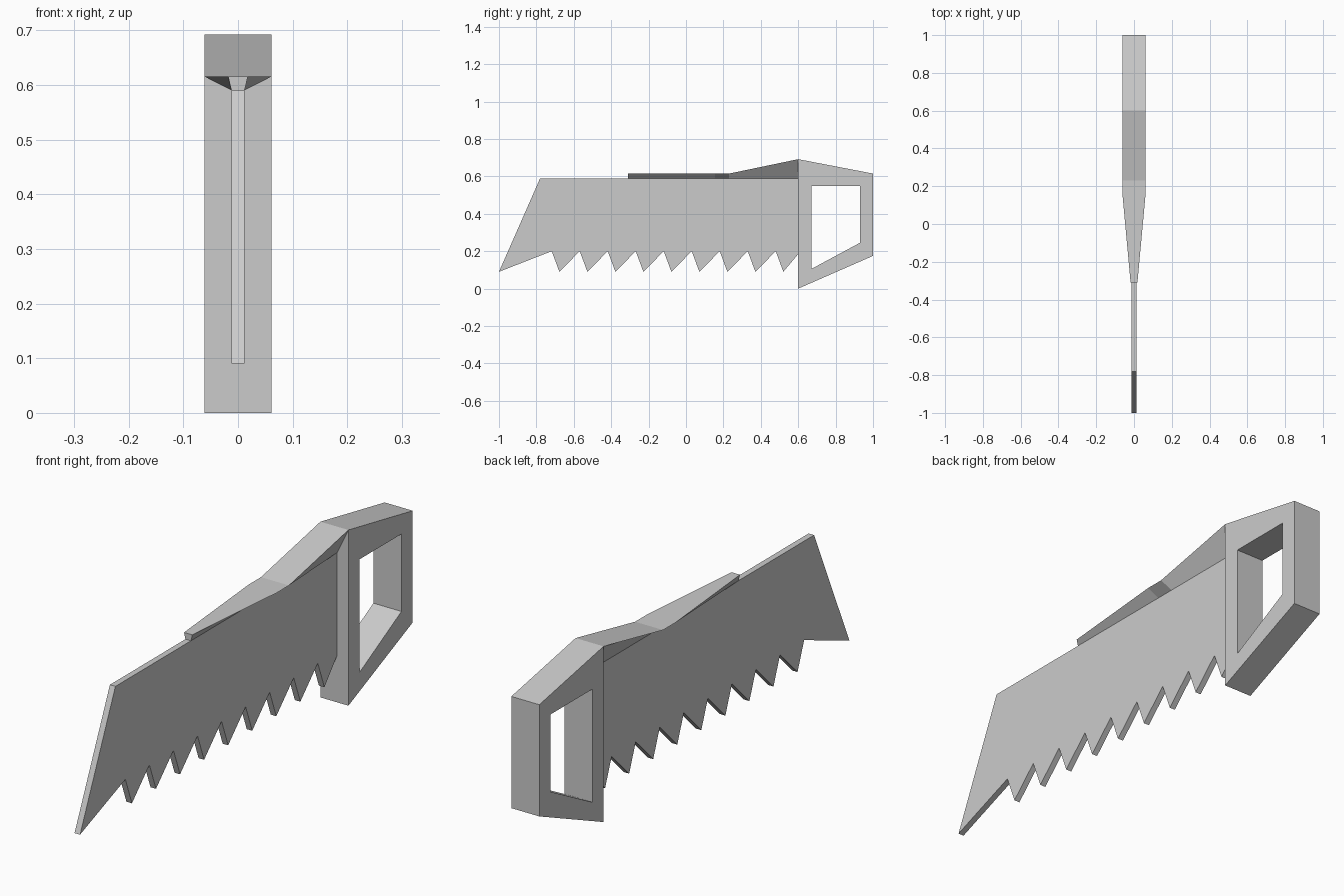
import bpy, bmesh
from mathutils import Vector

if "Cube" in bpy.data.objects:
    bpy.data.objects.remove(bpy.data.objects["Cube"])


def finish(name, bm):
    bmesh.ops.recalc_face_normals(bm, faces=bm.faces)
    mesh = bpy.data.meshes.new(name)
    bm.to_mesh(mesh)
    bm.free()
    obj = bpy.data.objects.new(name, mesh)
    bpy.context.collection.objects.link(obj)
    return obj


def extrude_x(bm, half):
    ext = bmesh.ops.extrude_face_region(bm, geom=bm.faces[:])
    verts = [e for e in ext["geom"] if isinstance(e, bmesh.types.BMVert)]
    bmesh.ops.translate(bm, verts=verts, vec=Vector((2 * half, 0, 0)))


def ring(bm, profile, x):
    return [bm.verts.new((x, y, z)) for y, z in profile]


# Blade: flat plate with a row of teeth along the bottom
BLADE = 0.012
profile = [(0.6, 0.59), (-0.78, 0.59), (-1.0, 0.09)]
for i in range(9):
    y = -0.718 + 0.1497 * i
    profile += [(y, 0.2), (y + 0.041, 0.09)]
profile.append((0.6, 0.185))
bm = bmesh.new()
bm.faces.new(ring(bm, profile, -BLADE))
extrude_x(bm, BLADE)
finish("blade", bm)

# Handle: slanted four-sided frame around a grip opening
GRIP = 0.061
bm = bmesh.new()
outer = ring(bm, [(0.6, 0), (0.6, 0.692), (1.0, 0.615), (1.0, 0.175)], -GRIP)
inner = ring(bm, [(0.67, 0.105), (0.67, 0.55), (0.93, 0.55), (0.93, 0.245)], -GRIP)
for i in range(4):
    j = (i + 1) % 4
    bm.faces.new((outer[i], outer[j], inner[j], inner[i]))
extrude_x(bm, GRIP)
finish("handle", bm)

# Spine: flared top rib lofted from trapezoid sections (y, top half width, top z)
sections = [(-0.31, 0.018, 0.615), (0.155, GRIP, 0.615),
            (0.23, GRIP, 0.615), (0.6, GRIP, 0.692)]
bm = bmesh.new()
loops = []
for y, w, z in sections:
    loops.append([bm.verts.new(p) for p in (
        (-BLADE, y, 0.59), (-w, y, z), (w, y, z), (BLADE, y, 0.59))])
for a, b in zip(loops, loops[1:]):
    for i in range(4):
        j = (i + 1) % 4
        bm.faces.new((a[i], a[j], b[j], b[i]))
bm.faces.new(loops[0])
bm.faces.new(loops[-1])
finish("spine", bm)
